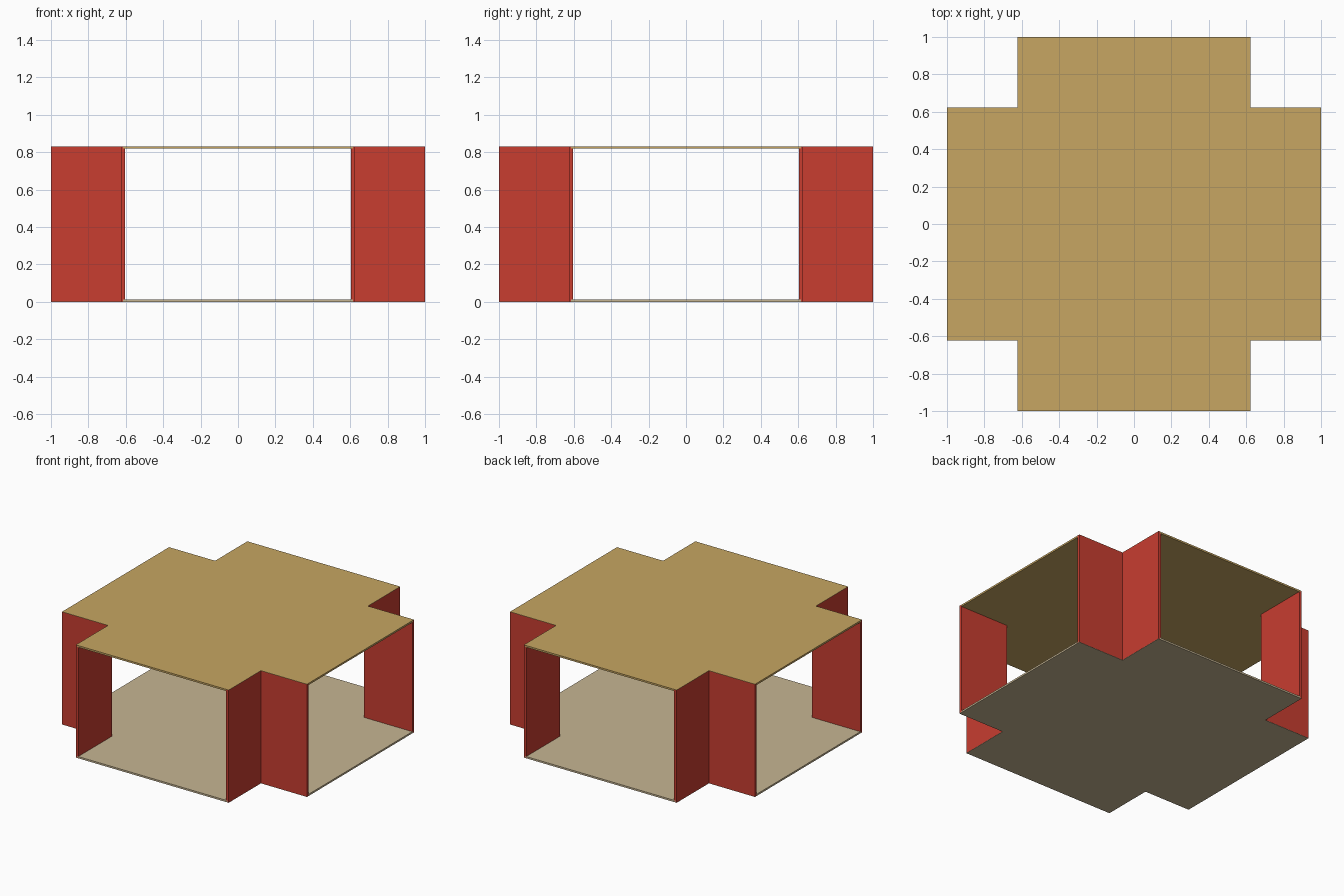
import bpy, bmesh

if "Cube" in bpy.data.objects:
    bpy.data.objects.remove(bpy.data.objects["Cube"])

W, L, T, H = 0.624, 1.0, 0.02, 0.832   # arm half-width, arm reach, wall thickness, height


def material(name, rgb):
    m = bpy.data.materials.new(name)
    lin = [((c / 255 + 0.055) / 1.055) ** 2.4 for c in rgb]
    m.diffuse_color = (*lin, 1)
    m.use_nodes = True
    m.node_tree.nodes["Principled BSDF"].inputs["Base Color"].default_value = m.diffuse_color
    return m


red = material("wall red", (200, 61, 48))
tan = material("roof tan", (199, 166, 98))
beige = material("floor beige", (199, 182, 147))


def prism(name, outline, z0, z1, mat):
    """Extrude a closed outline from z0 to z1."""
    bm = bmesh.new()
    face = bm.faces.new([bm.verts.new((x, y, z0)) for x, y in outline])
    ext = bmesh.ops.extrude_face_region(bm, geom=[face])
    top = [v for v in ext["geom"] if isinstance(v, bmesh.types.BMVert)]
    bmesh.ops.translate(bm, verts=top, vec=(0, 0, z1 - z0))
    bmesh.ops.recalc_face_normals(bm, faces=bm.faces)
    me = bpy.data.meshes.new(name)
    bm.to_mesh(me)
    bm.free()
    me.materials.append(mat)
    ob = bpy.data.objects.new(name, me)
    bpy.context.collection.objects.link(ob)
    return ob


def cross(w):
    """Plus-shaped outline with arms of half-width w."""
    quarter = [(L, -w), (L, w), (w, w)]
    pts = []
    for _ in range(4):
        pts += quarter
        quarter = [(-y, x) for x, y in quarter]
    return pts


# Floor and roof: full-width skin plus a slab tucked between the walls
skin = 0.002
prism("floor_skin", cross(W), 0, skin, beige)
prism("floor_slab", cross(W - T / 2), skin, 0.013, beige)
prism("roof_slab", cross(W - T / 2), H - 0.013, H - skin, tan)
prism("roof_skin", cross(W), H - skin, H, tan)

# L-shaped walls around the four recessed corners
i = W - T
for sx, sy, name in ((1, 1, "back_right"), (-1, 1, "back_left"),
                     (-1, -1, "front_left"), (1, -1, "front_right")):
    ell = [(W, W), (L, W), (L, i), (i, i), (i, L), (W, L)]
    prism(name + "_corner_wall", [(x * sx, y * sy) for x, y in ell],
          skin, H - skin, red)
